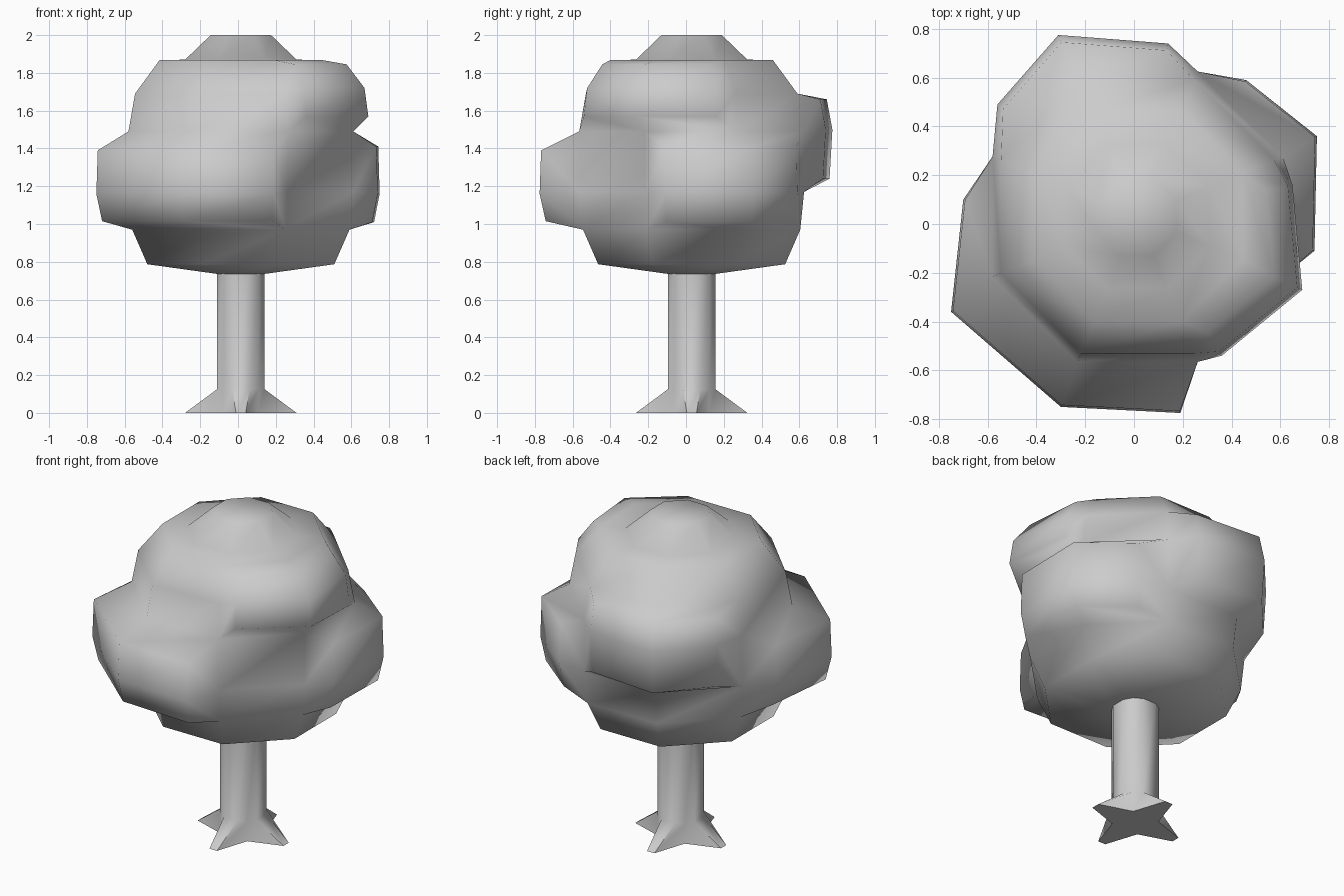
import bpy, bmesh, math

if "Cube" in bpy.data.objects:
    bpy.data.objects.remove(bpy.data.objects["Cube"])

CX, CY = 0.015, 0.03
N = 8


def finish(bm, name):
    bmesh.ops.recalc_face_normals(bm, faces=bm.faces[:])
    for f in bm.faces:
        f.smooth = True
    me = bpy.data.meshes.new(name)
    bm.to_mesh(me)
    bm.free()
    ob = bpy.data.objects.new(name, me)
    bpy.context.collection.objects.link(ob)
    return ob


def loft(bm, rings):
    """Skin closed rings of points; returns the side faces as [band][column]."""
    vs = [[bm.verts.new(p) for p in ring] for ring in rings]
    n = len(rings[0])
    faces = [[bm.faces.new((a[i], a[(i + 1) % n], b[(i + 1) % n], b[i]))
              for i in range(n)] for a, b in zip(vs, vs[1:])]
    bm.faces.new(vs[0][::-1])
    bm.faces.new(vs[-1])
    return vs, faces


def polar(r, deg, z):
    a = math.radians(deg)
    return (CX + r * math.cos(a), CY + r * math.sin(a), z)


# Canopy core: eight-sided profile (half width, z)
profile = [(0.12, 0.735), (0.495, 0.787), (0.575, 0.97), (0.595, 1.17), (0.595, 1.49),
           (0.56, 1.69), (0.43, 1.868), (0.295, 1.87), (0.16, 2.0)]
k = math.cos(math.pi / N)
bm = bmesh.new()
rings, faces = loft(bm, [[polar(w / k, 22.5 + 45 * i, z) for i in range(N)]
                         for w, z in profile])

# Leaf clumps: (first ring, first column, outer corners, outer levels (z, scale))
clumps = [
    # back
    (3, 1, [(0.14, 0.74), (-0.31, 0.775), (-0.56, 0.49)],
     [(1.24, 0.98), (1.50, 1.0), (1.66, 0.96)]),
    # left and front
    (2, 3, [(-0.70, 0.10), (-0.75, -0.36), (-0.30, -0.75), (0.19, -0.775)],
     [(1.015, 0.96), (1.16, 1.0), (1.39, 0.99)]),
    # right
    (2, 7, [(0.74, -0.11), (0.75, 0.36), (0.46, 0.59)],
     [(1.01, 0.96), (1.16, 1.0), (1.41, 0.99)]),
    # upper front right
    (4, 6, [(0.36, -0.54), (0.69, -0.27), (0.65, 0.16)],
     [(1.57, 1.0), (1.72, 0.97), (1.845, 0.83)]),
]
for ring, col, corners, levels in clumps:
    target = {}
    for j, (z, s) in enumerate(levels):
        for i, (x, y) in enumerate(corners):
            key = tuple(round(c, 4) for c in rings[ring + j][(col + i) % N].co)
            target[key] = (CX + (x - CX) * s, CY + (y - CY) * s, z)
    region = [faces[ring + b][(col + i) % N]
              for b in range(2) for i in range(len(corners) - 1)]
    # new side walls and a moved outer cap replace the core faces
    old = {v: target[tuple(round(c, 4) for c in v.co)] for f in region for v in f.verts}
    moved = {v: bm.verts.new(p) for v, p in old.items()}
    edges = [e for f in region for e in f.edges]
    border = [e for e in set(edges) if edges.count(e) == 1]
    for f in region:
        bm.faces.new([moved[v] for v in f.verts])
    for e in border:
        a, b = e.verts
        bm.faces.new((a, b, moved[b], moved[a]))
    bmesh.ops.delete(bm, geom=region, context='FACES')
finish(bm, "canopy")

# Trunk with four pointed roots
foot, stem = [], []
for q in range(4):
    for spread, tip, r in ((-20, -5, 0.296), (20, 5, 0.296), (45, 45, 0.13)):
        foot.append(polar(r, 90 * q + tip, 0))
        stem.append(polar(0.134, 90 * q + spread, 0.125))
bm = bmesh.new()
loft(bm, [foot, stem, [(x, y, 0.78) for x, y, z in stem]])
trunk = finish(bm, "trunk")
bpy.context.view_layer.objects.active = trunk
trunk.select_set(True)
bpy.ops.object.shade_smooth_by_angle(angle=math.radians(60))
